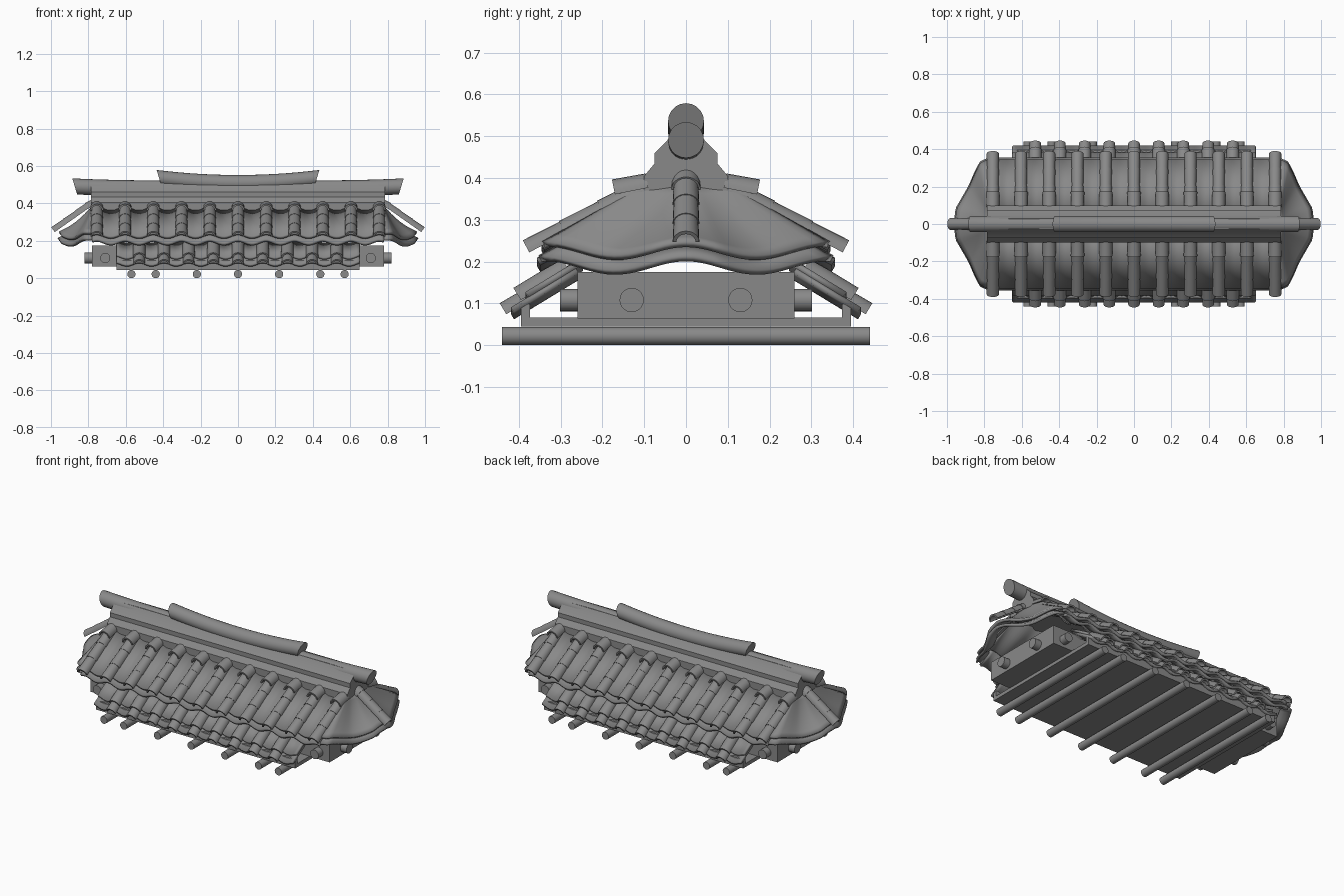
import bpy, bmesh, math
from mathutils import Vector

if "Cube" in bpy.data.objects:
    bpy.data.objects.remove(bpy.data.objects["Cube"], do_unlink=True)

GREY = bpy.data.materials.new("stone_grey")
GREY.use_nodes = True
GREY.diffuse_color = (0.25, 0.25, 0.25, 1)
GREY.node_tree.nodes["Principled BSDF"].inputs["Base Color"].default_value = (0.25, 0.25, 0.25, 1)


def finish(name, bm, thickness=0):
    """Turn a bmesh into a grey object with sharp edges kept."""
    bmesh.ops.recalc_face_normals(bm, faces=bm.faces)
    me = bpy.data.meshes.new(name)
    bm.to_mesh(me)
    bm.free()
    ob = bpy.data.objects.new(name, me)
    bpy.context.collection.objects.link(ob)
    me.materials.append(GREY)
    if thickness:
        mod = ob.modifiers.new("thickness", 'SOLIDIFY')
        mod.thickness = thickness
        mod.offset = 0
    bpy.ops.object.select_all(action='DESELECT')
    ob.select_set(True)
    bpy.context.view_layer.objects.active = ob
    bpy.ops.object.shade_smooth_by_angle(angle=math.radians(35))
    return ob


def add_loft(bm, rings):
    """Skin closed rings and cap both ends."""
    rows = [[bm.verts.new(p) for p in ring] for ring in rings]
    n = len(rows[0])
    for a, b in zip(rows, rows[1:]):
        for i in range(n):
            j = (i + 1) % n
            bm.faces.new((a[i], a[j], b[j], b[i]))
    bm.faces.new(rows[0])
    bm.faces.new(rows[-1])


def box(name, x, y, z0, z1, cy=0):
    bm = bmesh.new()
    add_loft(bm, [[(sx * x, cy + sy * y, z) for sx, sy in ((-1, -1), (1, -1), (1, 1), (-1, 1))]
                  for z in (z0, z1)])
    return finish(name, bm)


def rod(name, start, end, radius):
    a, b = Vector(start), Vector(end)
    d = (b - a).normalized()
    s = Vector((-d.y, d.x, 0))
    up = Vector((0, 0, 1))
    arc = [2 * math.pi * i / 20 for i in range(20)]
    bm = bmesh.new()
    add_loft(bm, [[p + radius * (math.cos(t) * s + math.sin(t) * up) for t in arc] for p in (a, b)])
    return finish(name, bm)


def sheet(name, f, nu, nv, thickness):
    """Grid surface f(u, v), u and v from 0 to 1."""
    bm = bmesh.new()
    g = [[bm.verts.new(f(i / nu, j / nv)) for j in range(nv + 1)] for i in range(nu + 1)]
    for i in range(nu):
        for j in range(nv):
            bm.faces.new((g[i][j], g[i + 1][j], g[i + 1][j + 1], g[i][j + 1]))
    return finish(name, bm, thickness)


def add_arch(bm, a, b, r0, r1, wall=0.009):
    """Half-round hollow tile from a down to b."""
    a, b = Vector(a), Vector(b)
    d = (b - a).normalized()
    s = Vector((-d.y, d.x, 0)).normalized()
    n = s.cross(d)
    if n.z < 0:
        n = -n
    arc = [math.pi * i / 10 for i in range(11)]
    rings = []
    for p, r in ((a, r0), (b, r1)):
        rings.append([p + q * (math.cos(t) * s + math.sin(t) * n)
                      for q, ts in ((r, arc), (r - wall, arc[::-1])) for t in ts])
    add_loft(bm, rings)


def tile_column(name, top, end, radius, count, cap=None):
    """Overlapping half-round tiles, each flaring towards its lower end."""
    bm = bmesh.new()
    top, end = Vector(top), Vector(end)
    for k in range(count):
        add_arch(bm, top.lerp(end, k / count), top.lerp(end, min(1, (k + 1.06) / count)),
                 radius * 0.93, radius)
    if cap:
        add_arch(bm, cap[0], cap[1], radius * 1.05, radius * 1.1)
    return finish(name, bm)


def interp(points, x):
    for (x0, y0), (x1, y1) in zip(points, points[1:]):
        if x <= x1:
            return y0 + (y1 - y0) * (x - x0) / (x1 - x0)
    return points[-1][1]


# Timber rods underneath
for x in (-0.57, -0.44, -0.22, 0, 0.22, 0.44, 0.57):
    rod("floor_beam", (x, -0.44, 0.022), (x, 0.44, 0.022), 0.022)

# Base slab, core and projecting pegs
box("base_slab", 0.65, 0.395, 0.045, 0.066)
box("core_block", 0.78, 0.26, 0.064, 0.175)
for s in (-1, 1):
    box("eave_wall", 0.65, 0.011, 0.06, 0.098, s * 0.384)
    for k in (-1, 1):
        rod("end_peg", (s * 0.76, k * 0.13, 0.108), (s * 0.82, k * 0.13, 0.108), 0.029)
        rod("side_peg", (k * 0.71, s * 0.24, 0.108), (k * 0.71, s * 0.302, 0.108), 0.027)

UP, LOW = 0.151, 0.132


def scallop(x, pitch, depth):
    return -depth * math.sin(math.pi * x / pitch) ** 2


# Lower and upper roof slopes, front and back
for s in (-1, 1):
    def low_row(y0, z0, y1, z1):
        def f(u, v):
            x = (2 * u - 1) * 0.65
            return (x, s * (y0 + (y1 - y0) * v), z0 + (z1 - z0) * v + scallop(x, LOW, 0.018))
        return f
    sheet("lower_roof_row", low_row(0.26, 0.18, 0.415, 0.086), 80, 1, 0.014)
    sheet("lower_roof_top_row", low_row(0.25, 0.202, 0.38, 0.123), 80, 1, 0.014)
    for i in range(-4, 5):
        x = i * LOW
        tile_column("lower_tile", (x, s * 0.30, 0.152), (x, s * 0.43, 0.074), 0.031, 1,
                    ((x, s * 0.28, 0.18), (x, s * 0.395, 0.108)))

    def slope(lo, hi, drop):
        def f(u, v):
            x = (2 * u - 1) * 0.78
            t = lo + (hi - lo) * v
            return (x, s * (0.08 + 0.262 * t), 0.384 - 0.146 * t - drop + scallop(x, UP, 0.02))
        return f
    sheet("upper_roof_slope", slope(0, 1, 0), 110, 2, 0.016)
    sheet("upper_eave_layer", slope(0.7, 1.04, 0.03), 110, 1, 0.016)
    for i in range(-5, 6):
        x = i * UP
        tile_column("upper_tile", (x, s * 0.10, 0.368), (x, s * 0.375, 0.222), 0.033, 3,
                    ((x, s * 0.09, 0.377), (x, s * 0.17, 0.361)))

# Curved hipped ends
OUTLINE = [(0, 0.955), (0.08, 0.945), (0.14, 0.91), (0.2, 0.875), (0.27, 0.845), (0.33, 0.815), (0.342, 0.78)]
for s in (-1, 1):
    def hip(lo, hi, drop):
        def f(u, v):
            t = 2 * u - 1
            w = lo + (hi - lo) * v
            y1 = 0.342 * t
            x1 = interp(OUTLINE, abs(y1))
            z1 = 0.226 + 0.016 * math.cos(math.pi * y1 / 0.17)
            sag = 0.018 * math.sin(math.pi * min(w, 1)) * (1 - t * t)
            return (s * (0.77 + (x1 - 0.77) * w), 0.09 * t + (y1 - 0.09 * t) * w,
                    0.385 + (z1 - 0.385) * w - sag - drop)
        return f
    sheet("hip_end", hip(0, 1, 0), 40, 8, 0.016)
    sheet("hip_eave_layer", hip(0.75, 1.03, 0.03), 40, 2, 0.016)
    tile_column("hip_tile", (s * 0.785, 0, 0.384), (s * 0.98, 0, 0.247), 0.032, 3,
                ((s * 0.74, 0, 0.405), (s * 0.80, 0, 0.372)))

# Stepped ridge
half = [(0.1, 0.365), (0.1, 0.405), (0.075, 0.435), (0.075, 0.46), (0.045, 0.49), (0.03, 0.515)]
profile = half + [(-y, z) for y, z in reversed(half)]
bm = bmesh.new()
add_loft(bm, [[(x, y, z) for y, z in profile] for x in (-0.785, 0.785)])
finish("ridge", bm)


def ridge_pipe(name, length, z_mid, rise, power, radius=0.043):
    """Round ridge cap sweeping up to slanted ends."""
    bm = bmesh.new()
    rings = []
    for i in range(25):
        u = i / 12 - 1
        ring = []
        for k in range(20):
            t = 2 * math.pi * k / 20
            h = radius * math.sin(t)
            ring.append((u * (length + 0.3 * h), radius * math.cos(t), z_mid + rise * abs(u) ** power + h))
        rings.append(ring)
    add_loft(bm, rings)
    return finish(name, bm)


ridge_pipe("ridge_cap", 0.873, 0.479, 0.012, 4)
ridge_pipe("crest_cap", 0.422, 0.509, 0.027, 2)
